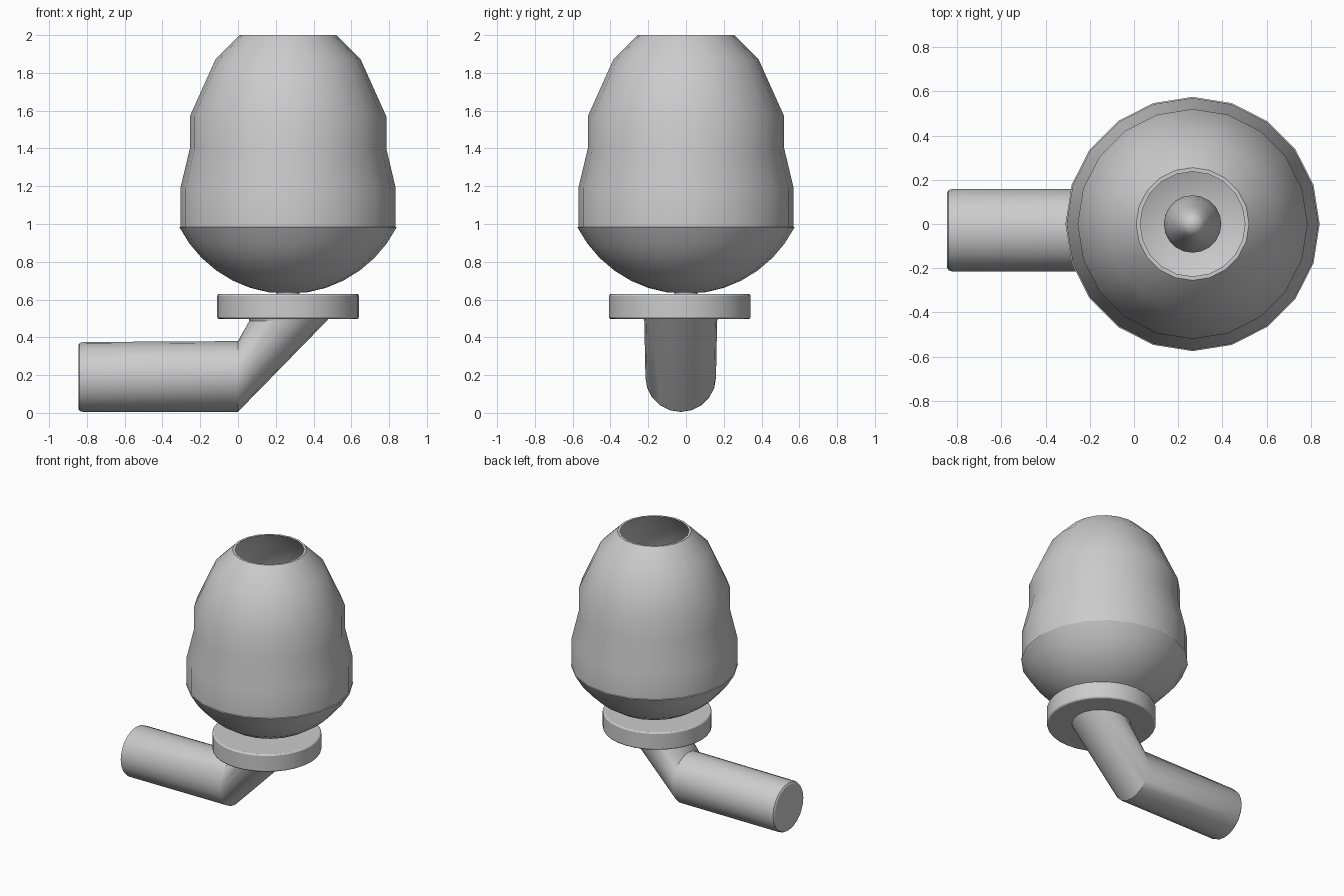
import bpy, bmesh
from math import sin, cos, pi, radians, asin
from mathutils import Vector

if "Cube" in bpy.data.objects:
    bpy.data.objects.remove(bpy.data.objects["Cube"])

AX = 0.265      # lamp axis in x
SIDES = 20


def loft(name, rings, caps=(True, True), closed=False, bevel=0, angle=35):
    """Skin a list of equal-length point rings into one smooth object."""
    bm = bmesh.new()
    rows = [[bm.verts.new(p) for p in ring] for ring in rings]
    pairs = list(zip(rows, rows[1:])) + ([(rows[-1], rows[0])] if closed else [])
    for a, b in pairs:
        n = len(a)
        for i in range(n):
            j = (i + 1) % n
            bm.faces.new((a[i], a[j], b[j], b[i]))
    if not closed:
        if caps[0]:
            bm.faces.new(rows[0][::-1])
        if caps[1]:
            bm.faces.new(rows[-1])
    bmesh.ops.remove_doubles(bm, verts=bm.verts, dist=1e-5)
    bmesh.ops.recalc_face_normals(bm, faces=bm.faces)
    me = bpy.data.meshes.new(name)
    bm.to_mesh(me)
    bm.free()
    ob = bpy.data.objects.new(name, me)
    bpy.context.collection.objects.link(ob)
    bpy.context.view_layer.objects.active = ob
    ob.select_set(True)
    if bevel:
        m = ob.modifiers.new("bevel", 'BEVEL')
        m.width, m.segments, m.angle_limit = bevel, 2, radians(60)
    bpy.ops.object.shade_smooth_by_angle(angle=radians(angle))
    ob.select_set(False)
    return ob


def ring(center, u, v, n=SIDES):
    """Ellipse of points spanned by half-axes u and v."""
    c, u, v = Vector(center), Vector(u), Vector(v)
    return [c + u * cos(2 * pi * i / n) + v * sin(2 * pi * i / n) for i in range(n)]


def turned(name, profile, y=0.0, n=SIDES, **kw):
    """Revolve (radius, z) points about the lamp axis."""
    rings = [ring((AX, y, z), (r, 0, 0), (0, r, 0), n) for r, z in profile]
    return loft(name, rings, **kw)


# Open glass shade with a thin wall
outer = [(0.57, 0.98), (0.57, 1.19), (0.52, 1.40), (0.52, 1.57), (0.385, 1.87), (0.255, 2.0)]
inner = [(r - 0.018, z) for r, z in reversed(outer)]
turned("glass_shade", outer + inner, closed=True)

# Shallow bowl holding the shade: a hollow spherical cap
R, TOP, BASE, WALL = 0.645, 0.575, 0.63, 0.018
amax = asin(TOP / R)
cap = [(R * sin(amax * i / 7), BASE + R - R * cos(amax * i / 7)) for i in range(1, 8)]
cap_in = [((R - WALL) * sin(amax * i / 7), BASE + R - (R - WALL) * cos(amax * i / 7))
          for i in range(7, 0, -1)]
turned("shade_bowl", cap + cap_in)

# Candle-shaped bulb inside the shade
turned("bulb", [(0.06, 0.63), (0.07, 0.76), (0.115, 0.87), (0.13, 0.97), (0.115, 1.08),
                (0.085, 1.2), (0.055, 1.3), (0.03, 1.325), (0.005, 1.33)])

# Round mounting plate
turned("mounting_plate", [(0.375, 0.497), (0.375, 0.63)], y=-0.033, n=32, bevel=0.01)

# Bent arm: horizontal pipe, mitred elbow, slanted neck up to the plate
Y = -0.028
up, side = (0, 0, 0.185), (0, 0.187, 0)
loft("bent_arm", [
    ring((-0.845, Y, 0.19), (0, 0, 0.168), (0, 0.17, 0)),
    ring((-0.838, Y, 0.19), (0, 0, 0.18), (0, 0.182, 0)),
    ring((-0.82, Y, 0.19), up, side),
    ring((0, Y, 0.193), (0, 0, 0.187), side),
    ring((0.265, Y, 0.487), (-0.205, 0, 0), (0, 0.193, 0)),
    ring((0.27, Y, 0.505), (-0.215, 0, 0), (0, 0.2, 0)),
], angle=30)
